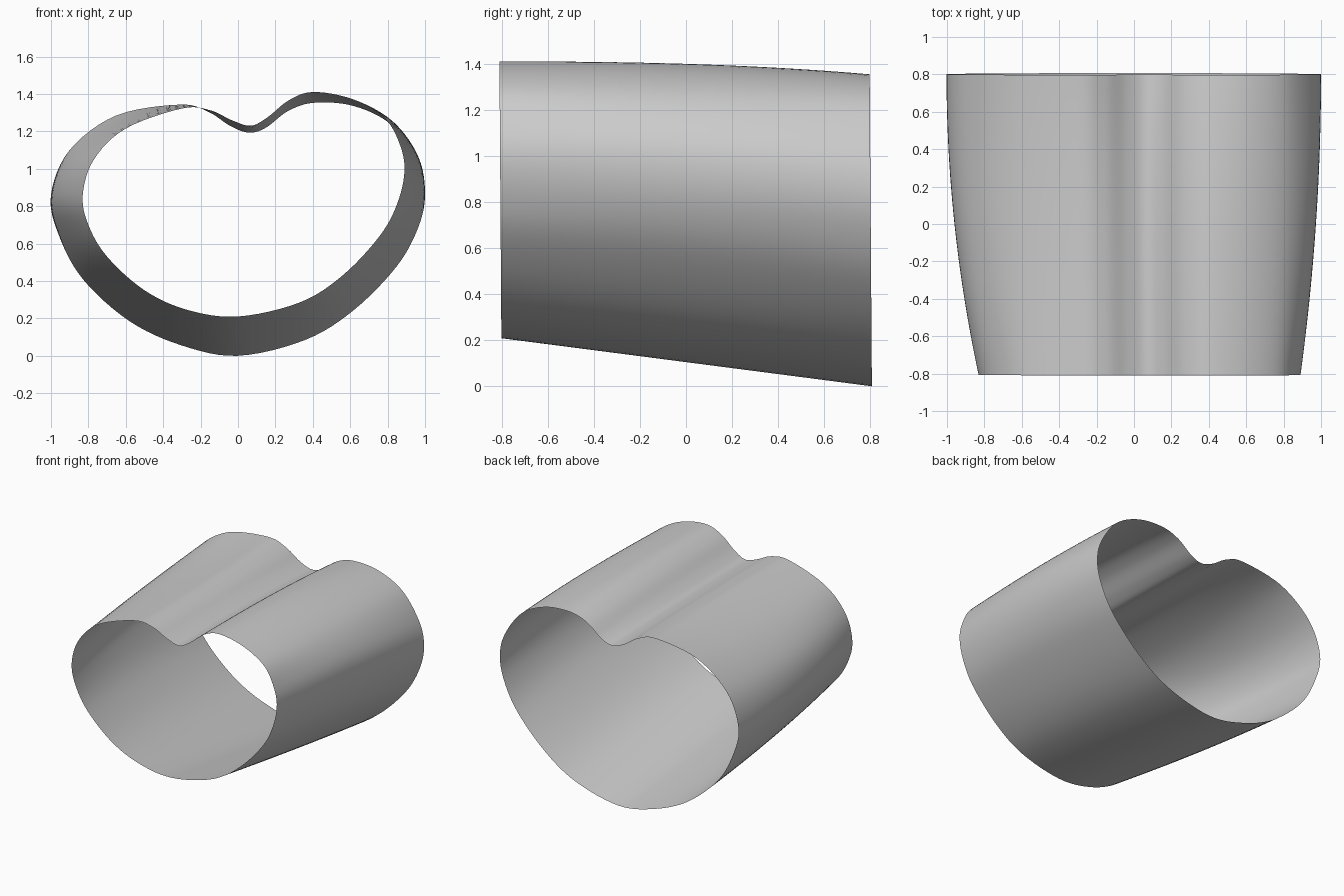
import bpy, bmesh
from mathutils import Vector

cube = bpy.data.objects.get("Cube")
if cube:
    bpy.data.objects.remove(cube, do_unlink=True)

# Matching outline points: front x, front z, back x, back z
OUTLINE = [
    (0.00, 0.21, 0.00, 0.00), (0.33, 0.285, 0.36, 0.085), (0.56, 0.43, 0.62, 0.245),
    (0.757, 0.64, 0.85, 0.48), (0.85, 0.81, 0.965, 0.69), (0.89, 0.985, 1.00, 0.87),
    (0.865, 1.13, 0.96, 1.04), (0.78, 1.275, 0.82, 1.235), (0.60, 1.375, 0.62, 1.335),
    (0.40, 1.41, 0.41, 1.353), (0.27, 1.365, 0.27, 1.31), (0.16, 1.275, 0.15, 1.22),
    (0.07, 1.23, 0.06, 1.193), (-0.03, 1.258, -0.04, 1.228), (-0.15, 1.313, -0.16, 1.305),
    (-0.30, 1.322, -0.31, 1.343), (-0.60, 1.215, -0.65, 1.285), (-0.77, 1.05, -0.90, 1.10),
    (-0.83, 0.86, -1.00, 0.86), (-0.80, 0.70, -0.96, 0.65), (-0.70, 0.53, -0.83, 0.41),
    (-0.50, 0.35, -0.58, 0.185), (-0.27, 0.245, -0.30, 0.055),
]
STEPS, RINGS = 6, 24


def smooth_loop(points, steps):
    """Closed spline through the points."""
    pts = [Vector(p) for p in points]
    n = len(pts)
    loop = []
    for i in range(n):
        a, b, c, d = (pts[(i + k) % n] for k in (-1, 0, 1, 2))
        for s in range(steps):
            t = s / steps
            loop.append(0.5 * (2 * b + (c - a) * t + (2 * a - 5 * b + 4 * c - d) * t ** 2
                               + (3 * b - a - 3 * c + d) * t ** 3))
    return loop


def shell_point(p, t):
    """Point on the sleeve; t runs from the front rim to the back rim."""
    fx, fz, bx, bz = p
    widen = 1 - (1 - t) ** 2
    high = min(max((fz - 0.4) / 0.8, 0), 1)
    drop = (1 - high) * t + high * t ** 2.5
    z = fz + (bz - fz) * drop
    lean = 0.01 * min(z / 1.4, 1)
    y_front, y_back = -0.80 - lean, 0.807 - lean
    return (fx + (bx - fx) * widen, y_front + (y_back - y_front) * t, z)


# Open sleeve
bm = bmesh.new()
loop = smooth_loop(OUTLINE, STEPS)
rings = [[bm.verts.new(shell_point(p, r / RINGS)) for p in loop] for r in range(RINGS + 1)]
for near, far in zip(rings, rings[1:]):
    for i in range(len(loop)):
        j = (i + 1) % len(loop)
        bm.faces.new((near[i], near[j], far[j], far[i]))
mesh = bpy.data.meshes.new("sleeve")
bm.to_mesh(mesh)
bm.free()
sleeve = bpy.data.objects.new("sleeve", mesh)
bpy.context.collection.objects.link(sleeve)

# Plain grey
grey = bpy.data.materials.new("plain grey")
grey.use_nodes = True
colour = (0.6, 0.6, 0.6, 1)
grey.diffuse_color = colour
grey.node_tree.nodes["Principled BSDF"].inputs["Base Color"].default_value = colour
mesh.materials.append(grey)

bpy.ops.object.select_all(action="DESELECT")
sleeve.select_set(True)
bpy.context.view_layer.objects.active = sleeve
bpy.ops.object.shade_smooth_by_angle()
